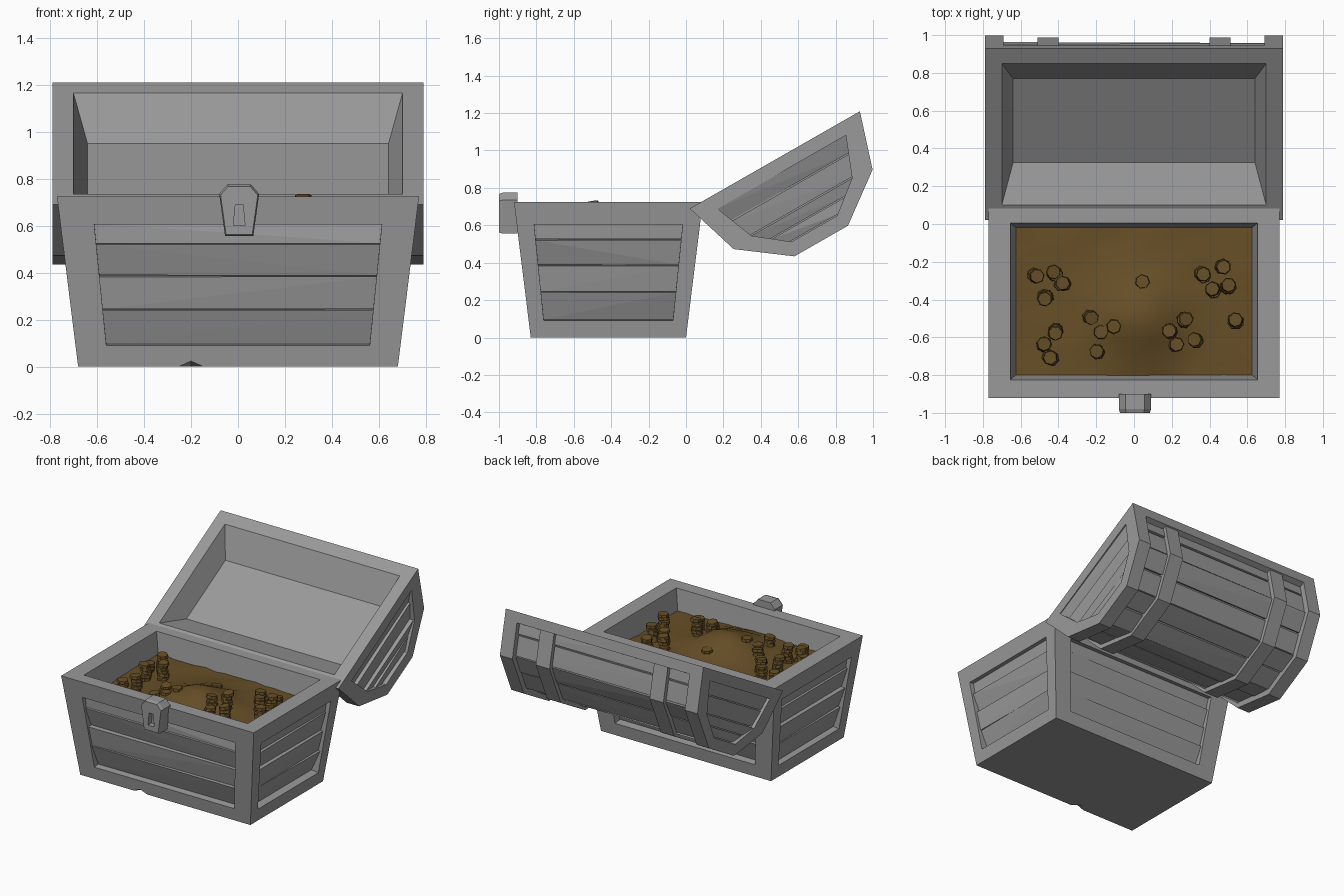
import bpy, bmesh, random
from math import exp, pi
from mathutils import Vector, Matrix

random.seed(4)
if "Cube" in bpy.data.objects:
    bpy.data.objects.remove(bpy.data.objects["Cube"])


def material(name, rgb):
    m = bpy.data.materials.new(name)
    m.use_nodes = True
    m.diffuse_color = (*rgb, 1)
    m.node_tree.nodes["Principled BSDF"].inputs["Base Color"].default_value = (*rgb, 1)
    return m


GREY = material("grey", (0.32, 0.32, 0.32))
GOLD = material("dull_gold", (0.135, 0.078, 0.02))


def finish(bm, name, mat):
    bmesh.ops.remove_doubles(bm, verts=bm.verts, dist=0.0005)
    bmesh.ops.recalc_face_normals(bm, faces=bm.faces)
    me = bpy.data.meshes.new(name)
    bm.to_mesh(me)
    bm.free()
    me.materials.append(mat)
    ob = bpy.data.objects.new(name, me)
    bpy.context.collection.objects.link(ob)
    return ob


def face(bm, pts):
    bm.faces.new([bm.verts.new(p) for p in pts])


def bridge(bm, a, b, closed=True):
    """Join two matching point rows with quads."""
    for i in range(len(a) if closed else len(a) - 1):
        j = (i + 1) % len(a)
        face(bm, (a[i], a[j], b[j], b[i]))


def hull(bm, pts):
    """Solid board around a set of points."""
    part = bmesh.new()
    for p in pts:
        part.verts.new(p)
    bmesh.ops.convex_hull(part, input=part.verts)
    me = bpy.data.meshes.new("temp")
    part.to_mesh(me)
    part.free()
    bm.from_mesh(me)
    bpy.data.meshes.remove(me)


def cut(target, cutter):
    cutter.hide_render = True
    mod = target.modifiers.new("cut", "BOOLEAN")
    mod.operation, mod.object = "DIFFERENCE", cutter
    bpy.context.view_layer.objects.active = target
    bpy.ops.object.modifier_apply(modifier=mod.name)
    bpy.data.objects.remove(cutter)


def rect(x, y0, y1, z):
    return [Vector(p) for p in ((-x, y0, z), (x, y0, z), (x, y1, z), (-x, y1, z))]


def jitter(d):
    return d + random.uniform(-0.009, 0.009)


# Chest body: tapered frame with recessed panels, open top
RECESS = 0.06
BOARDS = ((0.125, 0.33, 0.05, 0.02), (0.335, 0.525, 0.025, 0.015),
          (0.53, 0.715, 0.035, 0.02), (0.72, 0.835, 0.03, 0.04))
low, top = rect(0.68, -0.83, 0.0, 0), rect(0.77, -0.92, 0.09, 0.725)
rim, floor = rect(0.655, -0.825, 0.005, 0.725), rect(0.61, -0.785, -0.03, 0.5)
body, planks = bmesh.new(), bmesh.new()
face(body, low)
face(body, floor)
bridge(body, top, rim)
bridge(body, rim, floor)
for i in range(4):
    j = (i + 1) % 4
    a, b, c, d = low[i], low[j], top[j], top[i]
    inward = -(b - a).cross(d - a).normalized()

    def spot(u, v, depth=0.0):
        return a.lerp(b, u).lerp(d.lerp(c, u), v) + inward * depth

    corners = ((0.095, 0.125), (0.905, 0.125), (0.905, 0.835), (0.095, 0.835))
    inner = [spot(*p) for p in corners]
    deep = [spot(*p, RECESS) for p in corners]
    bridge(body, [a, b, c, d], inner)
    bridge(body, inner, deep)
    face(body, deep)
    for v0, v1, d0, d1 in BOARDS:
        pts = [spot(u, v, jitter(dep)) for u in (0.095, 0.905)
               for v, dep in ((v0, d0), (v1, d1))]
        pts += [spot(u, v, RECESS) for u in (0.095, 0.905) for v in (v0, v1)]
        hull(planks, pts)
body_ob = finish(body, "chest_body", GREY)
finish(planks, "body_planks", GREY)

# Chipped lower front edge
chip = bmesh.new()
hull(chip, [(-0.3, -0.85, -0.01), (-0.1, -0.85, -0.01), (-0.2, -0.85, 0.032),
            (-0.2, -0.76, -0.01)])
cut(body_ob, finish(chip, "chip_cutter", GREY))

# Lid: profile measured across (u) and away from (w) its tilted rim
MID = 0.524
OUTER = [(-MID, 0), (-0.428, 0.305), (-0.165, 0.5), (0.165, 0.5), (0.428, 0.305), (MID, 0)]
PANEL = [(-0.395, 0.075), (-0.31, 0.29), (-0.14, 0.425),
         (0.14, 0.425), (0.31, 0.29), (0.395, 0.075)]


def lid(x, u, w):
    u += MID
    return Vector((x, 0.02 + 0.868 * u + 0.496 * w, 0.69 + 0.496 * u - 0.868 * w))


def section(x, s=1.0, profile=OUTER):
    return [lid(x, u * s, w * s) for u, w in profile]


def lid_rect(x, u, w):
    return [lid(x * sx, u * su, w) for sx, su in ((-1, -1), (1, -1), (1, 1), (-1, 1))]


def panel_half(w):
    """Half width of the end panel at height w."""
    for (u0, w0), (u1, w1) in zip(PANEL[:2], PANEL[1:3]):
        if w <= w1:
            break
    return -(u0 + (u1 - u0) * (w - w0) / (w1 - w0))


shell = bmesh.new()
opening, ceiling = lid_rect(0.7, 0.432, 0), lid_rect(0.64, 0.256, 0.147)
bridge(shell, lid_rect(0.79, MID, 0), opening)
bridge(shell, opening, ceiling)
face(shell, ceiling)
bridge(shell, section(-0.7, 0.88), section(0.7, 0.88), closed=False)
finish(shell, "lid_shell", GREY)

ends, boards = bmesh.new(), bmesh.new()
for side in (-1, 1):
    out, back = side * 0.79, side * 0.745
    bridge(ends, section(out), section(out, 1, PANEL))
    bridge(ends, section(out, 1, PANEL), section(back, 1, PANEL))
    face(ends, section(back, 1, PANEL))
    bridge(ends, section(out), section(side * 0.69), closed=False)
    bridge(ends, section(side * 0.69), section(side * 0.69, 0.87), closed=False)
    levels = (0.075, 0.17, 0.29, 0.36, 0.425)
    for w0, w1 in zip(levels, levels[1:]):
        pts = []
        for w, dep in ((w0, 0.014), (w1 - 0.006, 0.03)):
            for s in (-1, 1):
                u = s * panel_half(w)
                pts += [lid(out - side * jitter(dep), u, w), lid(back, u, w)]
        hull(boards, pts)
finish(ends, "lid_end_frames", GREY)
finish(boards, "lid_end_planks", GREY)

# Curved lid planks, two to each facet
barrel = bmesh.new()
for (u0, w0), (u1, w1) in zip(OUTER, OUTER[1:]):
    for t0, t1 in ((0.01, 0.48), (0.52, 0.99)):
        pts = []
        for t in (t0, t1):
            u, w = u0 + (u1 - u0) * t, w0 + (w1 - w0) * t
            for x in (-0.7, 0.7):
                s = random.uniform(0.915, 0.94)
                pts += [lid(x, u * s, w * s), lid(x, u * 0.87, w * 0.87)]
        hull(barrel, pts)
finish(barrel, "lid_planks", GREY)

# Lid rim rails and straps
rails = bmesh.new()
for s in (-1, 1):
    hull(rails, [lid(x, s * u, w) for x in (-0.7, 0.7)
                 for u, w in ((MID, 0), (0.502, 0.07), (0.45, 0.07), (0.45, 0))])
finish(rails, "lid_rim_rails", GREY)
straps = bmesh.new()
for x in (-0.455, 0.455):
    l, r = x - 0.055, x + 0.055
    bridge(straps, section(l, 0.98), section(r, 0.98), closed=False)
    for e in (l, r):
        bridge(straps, section(e, 0.98), section(e, 0.88), closed=False)
finish(straps, "lid_straps", GREY)

# Lock with a keyhole
HALF = [(-0.06, 0.555), (0.06, 0.555), (0.085, 0.735), (0.05, 0.775), (-0.05, 0.775), (-0.085, 0.735)]
lock = bmesh.new()
hull(lock, [(0.005 + x * s, y, 0.665 + (z - 0.665) * s) for x, z in HALF
            for y, s in ((-0.9, 1), (-0.98, 1), (-1.0, 0.93))])
lock_ob = finish(lock, "lock", GREY)
key = bmesh.new()
hull(key, [(0.005 + x, y, z) for y in (-1.05, -0.96)
           for x, z in ((-0.025, 0.6), (0.025, 0.6), (0.016, 0.69), (-0.016, 0.69))])
cut(lock_ob, finish(key, "keyhole_cutter", GREY))


# Treasure heap
def heap_z(x, y):
    return 0.575 + 0.125 * exp(-((x - 0.03) ** 2 + (y + 0.5) ** 2) / 0.045)


heap = bmesh.new()
bmesh.ops.create_grid(heap, x_segments=16, y_segments=12, size=1)
for v in heap.verts:
    v.co.x *= 0.635
    v.co.y = -0.41 + 0.405 * v.co.y
    v.co.z = heap_z(v.co.x, v.co.y) + random.uniform(-0.006, 0.006)
for f in heap.faces:
    f.smooth = True
finish(heap, "gold_heap", GOLD)

# Coin stacks
STACKS = ((-.52, -.28), (-.42, -.26), (-.38, -.32), (-.47, -.39), (-.42, -.57), (-.48, -.64),
          (-.44, -.71), (-.23, -.49), (-.17, -.58), (-.1, -.54), (-.19, -.68), (.04, -.3),
          (.36, -.27), (.47, -.22), (.42, -.35), (.5, -.33), (.54, -.51), (.27, -.51),
          (.19, -.57), (.22, -.63), (.32, -.61))
coins = bmesh.new()
for x, y in STACKS:
    z, peak = heap_z(x, y), random.uniform(0.63, 0.735)
    while True:
        place = Matrix.Translation((jitter(x), jitter(y), z + 0.01))
        tilt = Matrix.Rotation(random.uniform(-0.2, 0.2), 4, "X")
        spin = Matrix.Rotation(random.uniform(0, pi), 4, "Z")
        bmesh.ops.create_cone(coins, cap_ends=True, segments=7, radius1=0.04, radius2=0.036,
                              depth=0.018, matrix=place @ spin @ tilt)
        z += 0.025
        if z > peak:
            break
finish(coins, "coins", GOLD)
